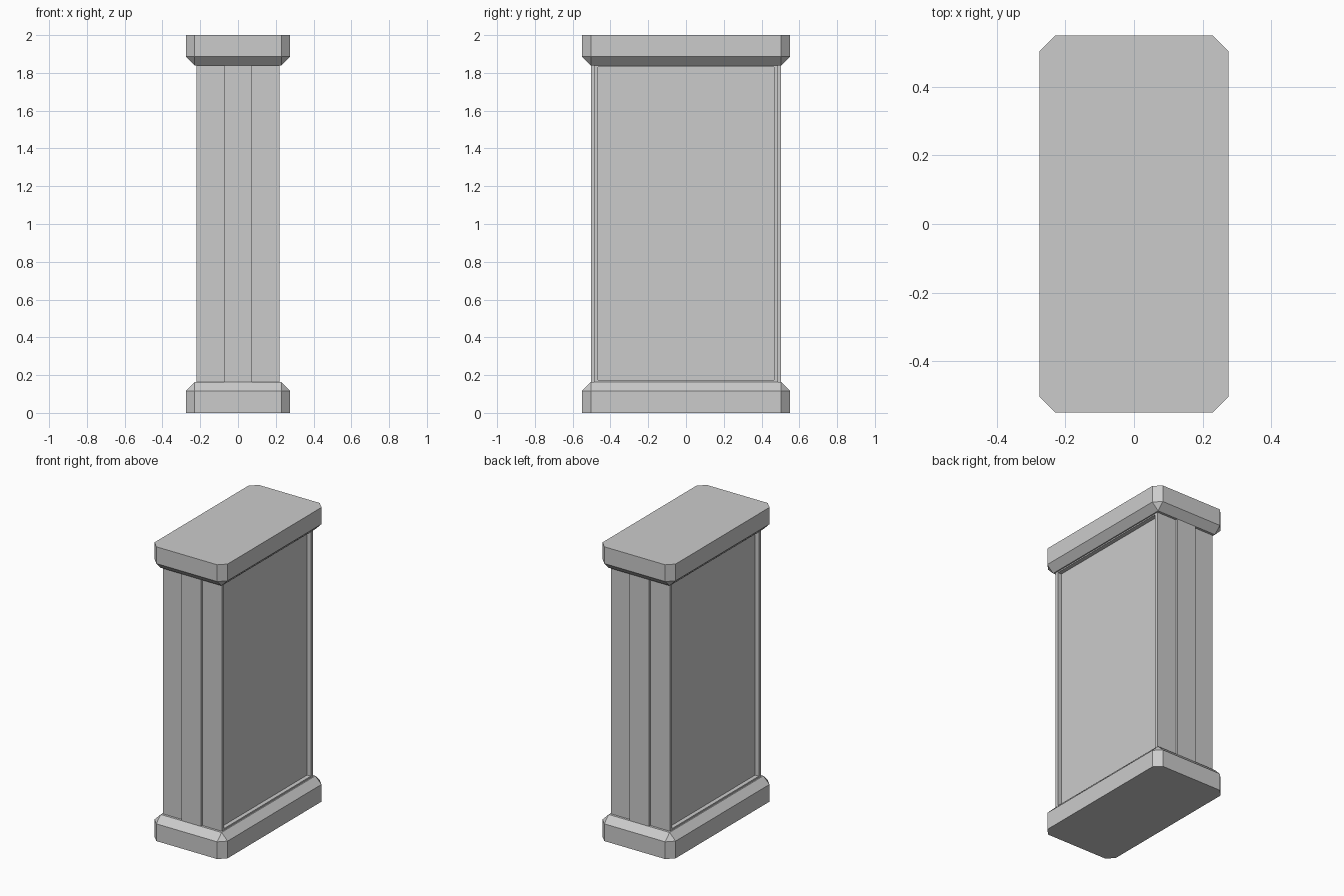
import bpy, bmesh
from mathutils import Vector

if "Cube" in bpy.data.objects:
    bpy.data.objects.remove(bpy.data.objects["Cube"])


def box_bm(size, center):
    bm = bmesh.new()
    bmesh.ops.create_cube(bm, size=1)
    bmesh.ops.scale(bm, vec=Vector(size), verts=bm.verts)
    bmesh.ops.translate(bm, vec=Vector(center), verts=bm.verts)
    return bm


def finish(bm, name):
    bmesh.ops.recalc_face_normals(bm, faces=bm.faces)
    mesh = bpy.data.meshes.new(name)
    bm.to_mesh(mesh)
    bm.free()
    obj = bpy.data.objects.new(name, mesh)
    bpy.context.collection.objects.link(obj)
    return obj


def slab(name, z0, z1, flat_z):
    """Slab chamfered on every edge except those at the flat outer side."""
    bm = box_bm((0.55, 1.1, z1 - z0), (0, 0, (z0 + z1) / 2))
    edges = [e for e in bm.edges
             if any(abs(v.co.z - flat_z) > 1e-4 for v in e.verts)]
    bmesh.ops.bevel(bm, geom=edges, offset=0.046, offset_type='OFFSET',
                    segments=1, profile=0.5, affect='EDGES')
    return finish(bm, name)


# Base and cap slabs
slab("base", 0.0, 0.163, 0.0)
slab("cap", 1.84, 2.0, 2.0)

# Column with a recessed panel on each broad side
bm = box_bm((0.442, 0.976, 1.72), (0, 0, 1.0))
bm.normal_update()
for face in [f for f in bm.faces if abs(f.normal.x) > 0.9]:
    sign = 1 if face.normal.x > 0 else -1
    bmesh.ops.inset_region(bm, faces=[face], thickness=0.031)
    for v in face.verts:
        v.co.z = 1.0 + (0.832 if v.co.z > 1 else -0.827)
    wall = bmesh.ops.extrude_discrete_faces(bm, faces=[face])
    for f in wall["faces"]:
        for v in f.verts:
            v.co.x -= sign * 0.028
finish(bm, "column")

# Raised strips on the narrow ends
for name, sign in (("front_strip", -1), ("back_strip", 1)):
    finish(box_bm((0.146, 0.04, 1.70), (0, sign * 0.484, 1.0)), name)
